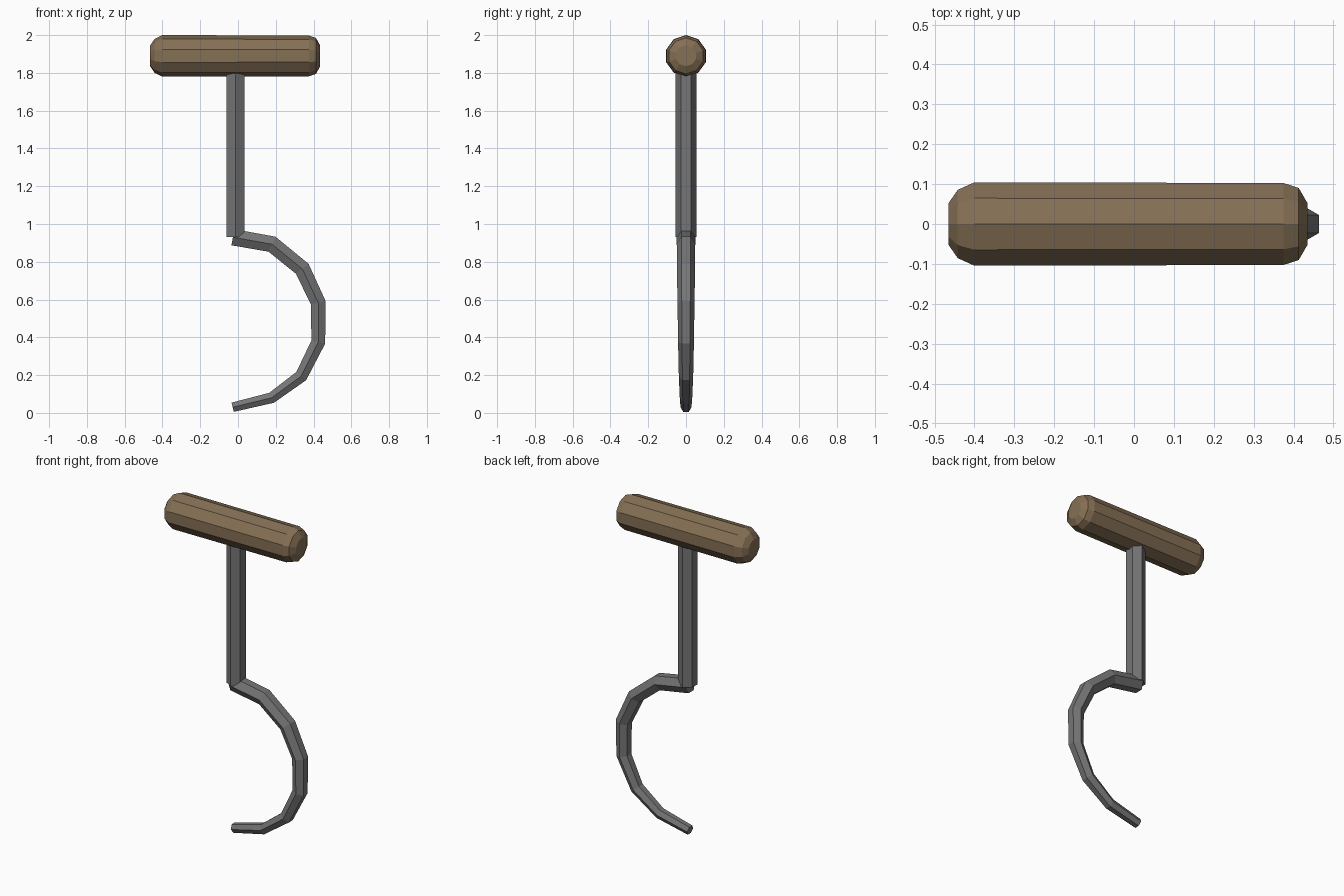
import bpy, bmesh, math
from mathutils import Vector

if "Cube" in bpy.data.objects:
    bpy.data.objects.remove(bpy.data.objects["Cube"])

def material(name, rgb):
    m = bpy.data.materials.new(name)
    m.diffuse_color = (*rgb, 1)
    m.use_nodes = True
    m.node_tree.nodes["Principled BSDF"].inputs["Base Color"].default_value = m.diffuse_color
    return m

WOOD = material("brown_wood", (0.235, 0.16, 0.09))
STEEL = material("grey_steel", (0.18, 0.18, 0.18))

def tube(name, path, radii, sides, mat):
    """Faceted tube along a path in the xz plane, mitred at bends, one vertex row on +y."""
    bm = bmesh.new()
    pts = [Vector(p) for p in path]
    dirs = [(b - a).normalized() for a, b in zip(pts, pts[1:])]
    y = Vector((0, 1, 0))
    rings = []
    for i, (p, r) in enumerate(zip(pts, radii)):
        a, b = dirs[max(i - 1, 0)], dirs[min(i, len(dirs) - 1)]
        n = (a + b).normalized().cross(y)
        miter = 1 / max(0.5, (a + b).length / 2)
        start = math.pi / 2 if mat == WOOD else 0
        ring = []
        for k in range(sides):
            t = start + 2 * math.pi * k / sides
            ring.append(bm.verts.new(p + y * r * math.cos(t) - n * r * math.sin(t) * miter))
        rings.append(ring)
    for a, b in zip(rings, rings[1:]):
        for k in range(sides):
            j = (k + 1) % sides
            bm.faces.new((a[k], a[j], b[j], b[k]))
    bm.faces.new(rings[0])
    bm.faces.new(rings[-1])
    bmesh.ops.recalc_face_normals(bm, faces=bm.faces)
    me = bpy.data.meshes.new(name)
    bm.to_mesh(me)
    bm.free()
    me.materials.append(mat)
    ob = bpy.data.objects.new(name, me)
    bpy.context.collection.objects.link(ob)
    return ob

# wooden grip with chamfered ends
grip_x = [-0.465, -0.442, -0.40, 0.375, 0.413, 0.435]
tube("handle", [(x, 0, 1.89) for x in grip_x],
     [0.055, 0.09, 0.11, 0.108, 0.095, 0.055], 10, WOOD)

# straight hexagonal shank
tube("shank", [(-0.013, 0, 1.85), (-0.013, 0, 0.93)], [0.055, 0.055], 6, STEEL)

# curved hook, tapering to the tip
hook = [(-0.027, 0.93), (0.18, 0.893), (0.34, 0.763), (0.425, 0.583),
        (0.425, 0.375), (0.335, 0.195), (0.178, 0.08), (-0.028, 0.03)]
tube("hook", [(x, 0, z) for x, z in hook],
     [0.05, 0.049, 0.048, 0.045, 0.042, 0.038, 0.033, 0.029], 6, STEEL)
